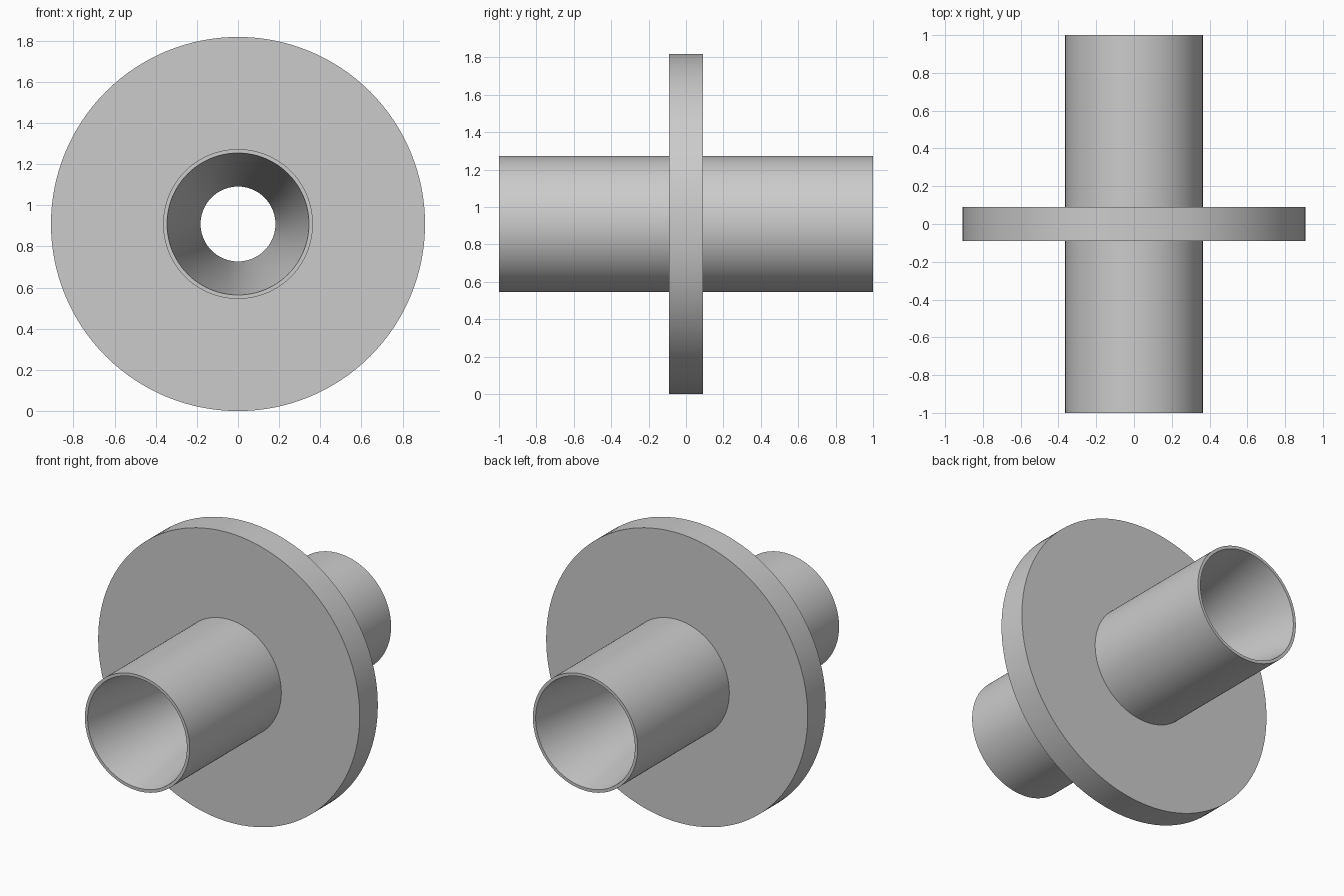
import bpy, bmesh, math
from mathutils import Vector

if "Cube" in bpy.data.objects:
    bpy.data.objects.remove(bpy.data.objects["Cube"], do_unlink=True)

FLANGE_R, TUBE_R, RIM_R, THROAT_R = 0.909, 0.364, 0.345, 0.182
HALF_LENGTH, HALF_FLANGE = 1.0, 0.09
SEGMENTS = 128

grey = bpy.data.materials.new("plain_grey")
grey.use_nodes = True
colour = (0.6, 0.6, 0.6, 1)
grey.diffuse_color = colour
grey.node_tree.nodes["Principled BSDF"].inputs["Base Color"].default_value = colour

# Half profile as (radius, distance along the axis), mirrored to the back
half = [(THROAT_R, 0), (RIM_R, HALF_LENGTH), (TUBE_R, HALF_LENGTH),
        (TUBE_R, HALF_FLANGE), (FLANGE_R, HALF_FLANGE)]
profile = [(r, -y) for r, y in half] + [(r, y) for r, y in reversed(half[1:])]

# Lathe the closed profile: flange, both tubes and the tapering bore
bm = bmesh.new()
ring = [bm.verts.new((r, y, 0)) for r, y in profile]
edges = [bm.edges.new((v, ring[(i + 1) % len(ring)])) for i, v in enumerate(ring)]
bmesh.ops.spin(bm, geom=ring + edges, cent=(0, 0, 0), axis=(0, 1, 0),
               angle=math.tau, steps=SEGMENTS, use_merge=True)
bmesh.ops.remove_doubles(bm, verts=bm.verts, dist=0.0001)
bmesh.ops.recalc_face_normals(bm, faces=bm.faces)
bmesh.ops.translate(bm, verts=bm.verts, vec=Vector((0, 0, FLANGE_R)))

mesh = bpy.data.meshes.new("flanged_tube")
bm.to_mesh(mesh)
bm.free()
mesh.materials.append(grey)
body = bpy.data.objects.new("flanged_tube", mesh)
bpy.context.collection.objects.link(body)

# Smooth round walls, crisp rims
bpy.ops.object.select_all(action='DESELECT')
body.select_set(True)
bpy.context.view_layer.objects.active = body
bpy.ops.object.shade_smooth_by_angle(angle=math.radians(30))
